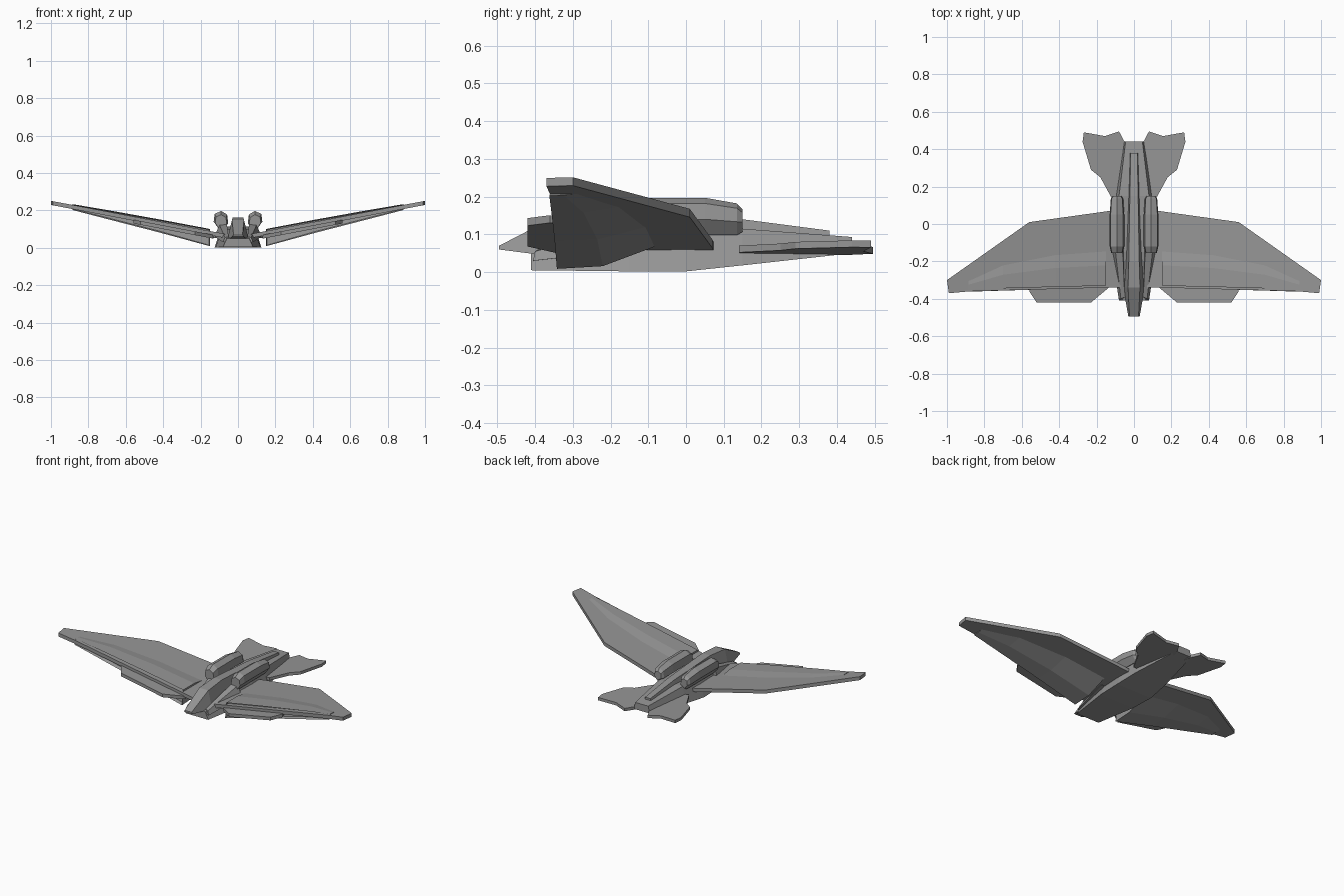
import bpy, bmesh
from mathutils import Vector

cube = bpy.data.objects.get("Cube")
if cube:
    bpy.data.objects.remove(cube)

grey = bpy.data.materials.new("hull grey")
grey.use_nodes = True
COLOUR = (0.3, 0.3, 0.3, 1)
grey.diffuse_color = COLOUR
grey.node_tree.nodes["Principled BSDF"].inputs["Base Color"].default_value = COLOUR


def finish(name, bm, mirror):
    bmesh.ops.recalc_face_normals(bm, faces=bm.faces)
    me = bpy.data.meshes.new(name)
    bm.to_mesh(me)
    bm.free()
    me.materials.append(grey)
    ob = bpy.data.objects.new(name, me)
    bpy.context.collection.objects.link(ob)
    if mirror:
        ob.modifiers.new("Mirror", "MIRROR").use_mirror_merge = False
    return ob


def loft(rings):
    """Skin matching rings of points and cap both ends."""
    bm = bmesh.new()
    rows = [[bm.verts.new(p) for p in ring] for ring in rings]
    for a, b in zip(rows, rows[1:]):
        for i in range(len(a)):
            j = (i + 1) % len(a)
            bm.faces.new((a[i], a[j], b[j], b[i]))
    bm.faces.new(rows[0])
    bm.faces.new(rows[-1])
    bmesh.ops.recalc_face_normals(bm, faces=bm.faces)
    return bm


def trapezoid(y, wide, narrow, low, high):
    return [(-wide, y, low), (wide, y, low), (narrow, y, high), (-narrow, y, high)]


def plate(name, outline, height, thick):
    """Flat panel whose height follows a function of x."""
    rings = [[(x, y, height(x) + s * thick / 2) for x, y in outline] for s in (-1, 1)]
    return finish(name, loft(rings), True)


def wing_z(x):
    return 0.075 + 0.19 * (x - 0.13)


# Lower hull
finish("hull", loft([trapezoid(*s) for s in (
    (-0.41, 0.08, 0.06, 0.005, 0.05),
    (-0.15, 0.12, 0.085, 0.002, 0.1),
    (0.0, 0.125, 0.09, 0.002, 0.11),
    (0.15, 0.11, 0.08, 0.018, 0.115),
    (0.44, 0.055, 0.045, 0.05, 0.093))]), False)

# Nose and raised spine
finish("nose_spine", loft([trapezoid(*s) for s in (
    (-0.495, 0.03, 0.024, 0.06, 0.07),
    (-0.34, 0.058, 0.032, 0.04, 0.15),
    (-0.2, 0.05, 0.028, 0.05, 0.162),
    (0.15, 0.04, 0.022, 0.06, 0.14),
    (0.38, 0.028, 0.018, 0.06, 0.11))]), False)

# Wings
plate("wing", [(0.07, 0.075), (0.13, 0.07), (0.56, 0.01), (1.0, -0.30),
               (0.99, -0.37), (0.88, -0.36), (0.14, -0.34), (0.07, -0.34)], wing_z, 0.022)

# Panels along the front of the wings
plate("front_flap", [(0.13, -0.33), (0.55, -0.33), (0.56, -0.36),
                     (0.52, -0.42), (0.23, -0.42), (0.14, -0.345)],
      lambda x: wing_z(x) - 0.016, 0.02)

# Thick wing core with a recessed front
rings = []
for x, front, back, drop, rise in ((0.15, -0.342, -0.14, 0.07, 0.022),
                                   (0.42, -0.348, -0.16, 0.048, 0.022),
                                   (0.7, -0.356, -0.215, 0.029, 0.019),
                                   (0.885, -0.362, -0.30, 0.016, 0.015)):
    z, chord = wing_z(x), back - front
    rings.append([(x, front, z - drop), (x, front + 0.012, z + rise),
                  (x, front + chord * 0.6, z + rise), (x, back, z + 0.01),
                  (x, back + chord * 0.3, z - 0.01),
                  (x, front + chord * 0.6, z - drop * 0.9)])
core = loft(rings)
front_faces = [f for f in core.faces if f.normal.y < -0.7]
bmesh.ops.inset_region(core, faces=front_faces, thickness=0.007, depth=0)
bmesh.ops.translate(core, verts=list({v for f in front_faces for v in f.verts}),
                    vec=Vector((0, 0.02, 0)))
finish("wing_core", core, True)

# Engine pods beside the spine
SECTION = [(0.052, 0.13), (0.058, 0.178), (0.09, 0.197),
           (0.125, 0.182), (0.13, 0.14), (0.1, 0.098)]
CENTRE = (0.09, 0.15)
finish("engine_pod", loft([[(CENTRE[0] + (x - CENTRE[0]) * s, y,
                             CENTRE[1] + (z - CENTRE[1]) * s - drop) for x, z in SECTION]
                           for y, s, drop in ((-0.155, 0.8, 0.01), (-0.12, 1, 0),
                                              (0.05, 1, 0), (0.135, 0.85, 0.008),
                                              (0.15, 0.6, 0.012))]), True)

# Side fairings joining nose to pods
finish("side_fairing", loft([
    [(0.05, -0.40, 0.03), (0.08, -0.405, 0.03), (0.07, -0.40, 0.055), (0.05, -0.39, 0.06)],
    [(0.05, -0.14, 0.05), (0.125, -0.14, 0.06), (0.1, -0.14, 0.125), (0.06, -0.14, 0.13)]]), True)

# Tail fins
plate("tail_fin", [(0.04, 0.15), (0.12, 0.14), (0.18, 0.25), (0.23, 0.29), (0.275, 0.44),
                   (0.268, 0.49), (0.155, 0.47), (0.08, 0.495), (0.04, 0.42)],
      lambda x: 0.054 + 0.09 * (x - 0.04), 0.018)
